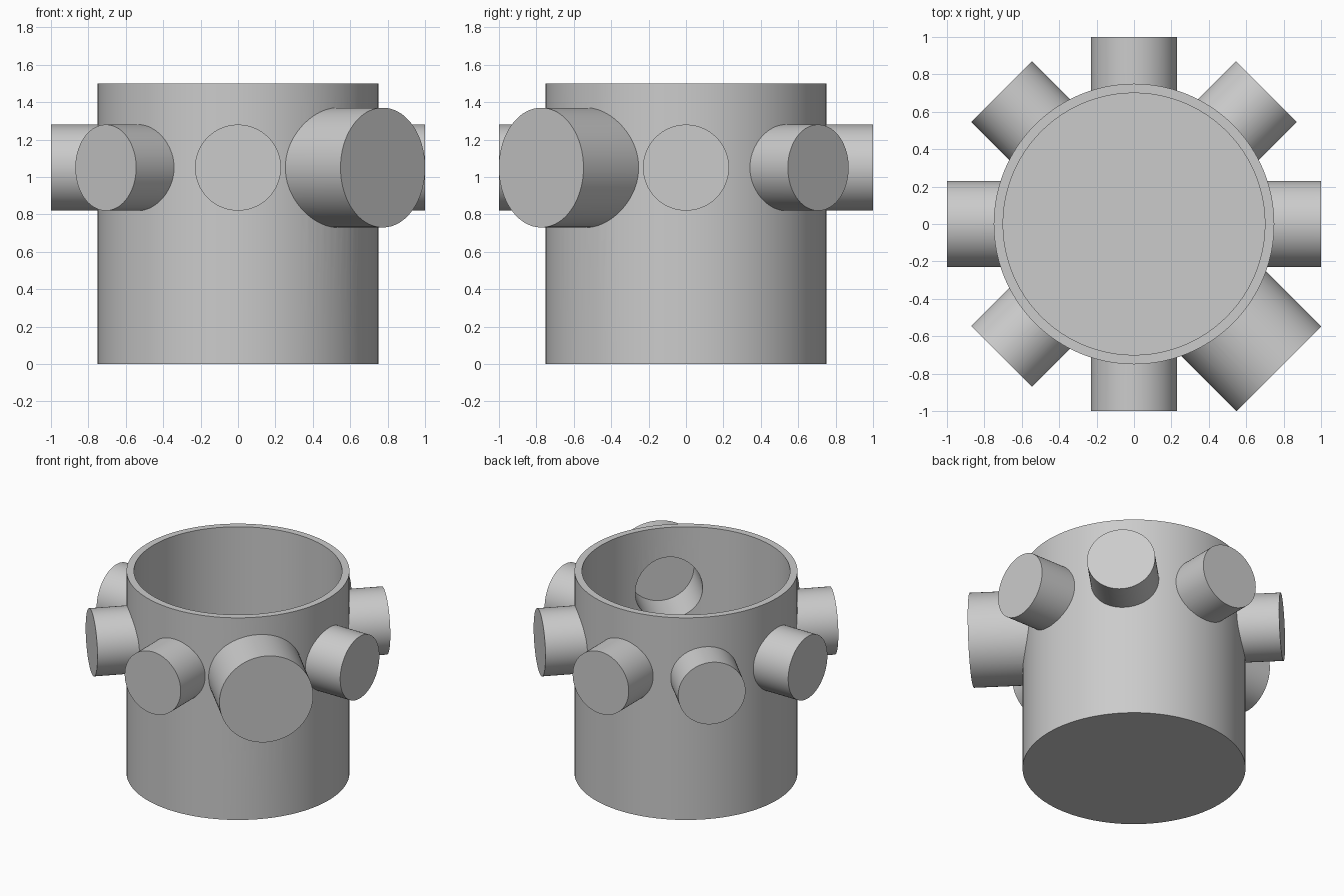
import bpy
import math
from mathutils import Matrix

cube = bpy.data.objects.get("Cube")
if cube:
    bpy.data.objects.remove(cube, do_unlink=True)

WALL_R, INNER_R, HEIGHT, FLOOR = 0.75, 0.70, 1.5, 0.05
PORT_Z, PORT_R, PORT_END = 1.05, 0.23, 1.0
MAIN_R, MAIN_END = 0.32, 1.095
MAIN_ANGLE = -45

grey = bpy.data.materials.new("plain_grey")
grey.use_nodes = True
colour = (0.6, 0.6, 0.6, 1)
grey.diffuse_color = colour
grey.node_tree.nodes["Principled BSDF"].inputs["Base Color"].default_value = colour


def cylinder(name, radius, start, end, angle=None):
    """Upright cylinder from z=start to end, or a radial one at port height."""
    bpy.ops.mesh.primitive_cylinder_add(vertices=96, radius=radius, depth=end - start)
    ob = bpy.context.object
    ob.name = name
    place = Matrix.Translation((0, 0, (start + end) / 2))
    if angle is not None:
        place = (Matrix.Translation((0, 0, PORT_Z))
                 @ Matrix.Rotation(math.radians(angle), 4, "Z")
                 @ Matrix.Rotation(math.pi / 2, 4, "Y") @ place)
    ob.data.transform(place)
    ob.data.materials.append(grey)
    return ob


def cut(ob, *cutters):
    """Subtract the cutters and bake the result."""
    bpy.context.view_layer.objects.active = ob
    for cutter in cutters:
        mod = ob.modifiers.new("cut", "BOOLEAN")
        mod.operation, mod.solver, mod.object = "DIFFERENCE", "EXACT", cutter
        bpy.ops.object.modifier_apply(modifier=mod.name)


# Cutters: vessel interior, blind bore of the main port, port root trim
interior = cylinder("interior_cutter", INNER_R, FLOOR, HEIGHT + 0.2)
bore = cylinder("bore_cutter", PORT_R, 0.3, PORT_END, MAIN_ANGLE)
trim = cylinder("root_cutter", WALL_R - 0.02, -0.2, HEIGHT + 0.2)

# Open vessel
vessel = cylinder("vessel", WALL_R, 0, HEIGHT)
cut(vessel, interior, bore)
parts = [vessel]

# Ring of ports, the wide main one bored from inside
for angle in range(0, 360, 45):
    if angle == MAIN_ANGLE % 360:
        port = cylinder("main_port", MAIN_R, 0.4, MAIN_END, angle)
        cut(port, trim, bore)
    else:
        port = cylinder(f"port_{angle}", PORT_R, 0.4, PORT_END, angle)
        cut(port, trim)
    parts.append(port)

for helper in (interior, bore, trim):
    bpy.data.objects.remove(helper, do_unlink=True)

# Smooth round walls with crisp rims
bpy.ops.object.select_all(action="DESELECT")
for part in parts:
    part.select_set(True)
bpy.context.view_layer.objects.active = vessel
bpy.ops.object.shade_smooth_by_angle(angle=math.radians(30))
